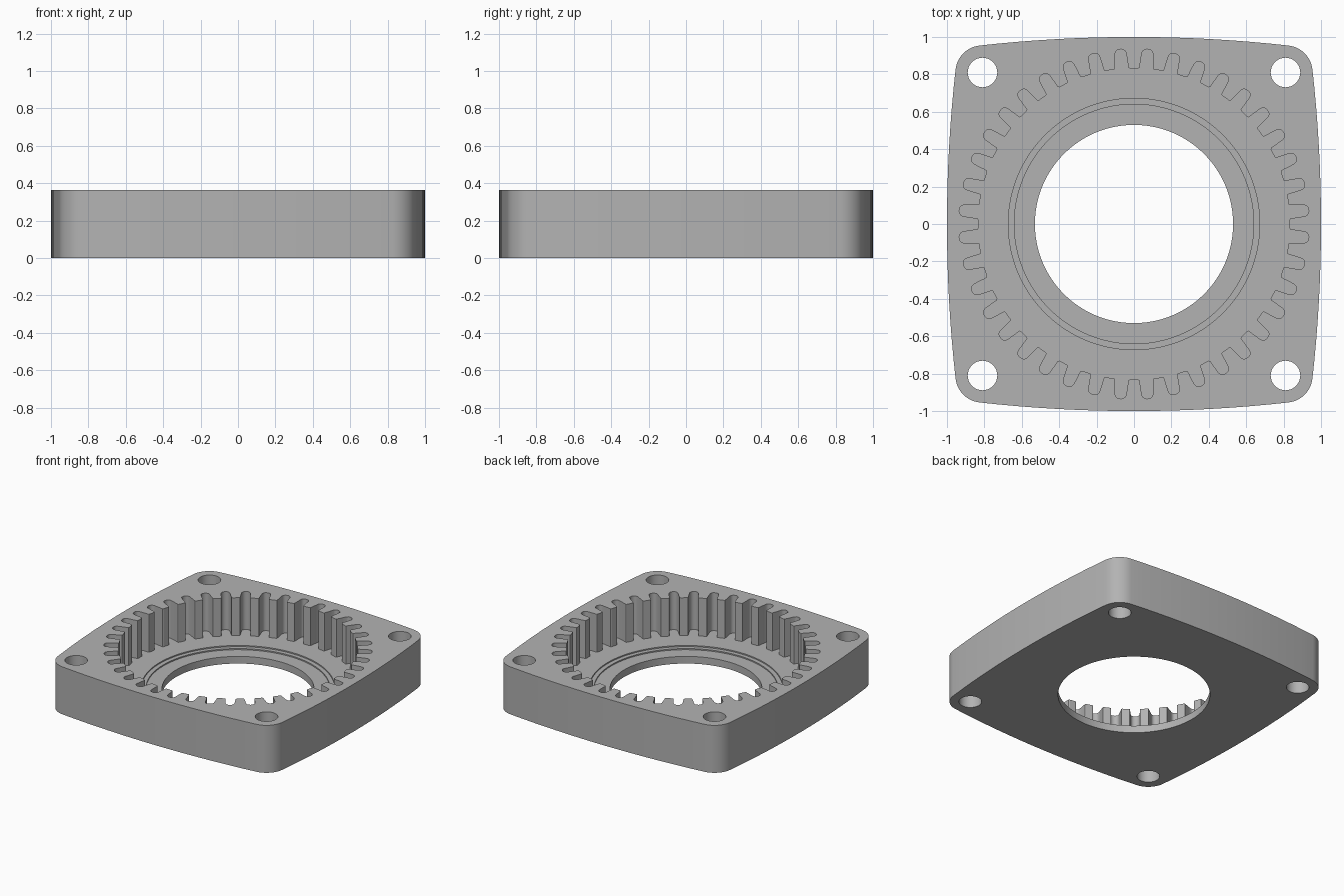
import bpy, bmesh, math
from mathutils import Vector

if "Cube" in bpy.data.objects:
    bpy.data.objects.remove(bpy.data.objects["Cube"])

HEIGHT, FLOOR = 0.365, 0.073
TEETH = 40


def prism(name, pts, z0, z1):
    """Closed solid from a counter-clockwise 2D outline."""
    bm = bmesh.new()
    face = bm.faces.new([bm.verts.new((x, y, z0)) for x, y in pts])
    top = bmesh.ops.extrude_face_region(bm, geom=[face])
    verts = [g for g in top["geom"] if isinstance(g, bmesh.types.BMVert)]
    bmesh.ops.translate(bm, verts=verts, vec=(0, 0, z1 - z0))
    bmesh.ops.recalc_face_normals(bm, faces=bm.faces)
    mesh = bpy.data.meshes.new(name)
    bm.to_mesh(mesh)
    bm.free()
    obj = bpy.data.objects.new(name, mesh)
    bpy.context.collection.objects.link(obj)
    return obj


def arc(cx, cy, r, a0, a1, n):
    return [(cx + r * math.cos(a0 + (a1 - a0) * i / n),
             cy + r * math.sin(a0 + (a1 - a0) * i / n)) for i in range(n + 1)]


def circle(r, n=96, cx=0, cy=0):
    return arc(cx, cy, r, 0, math.tau, n)[:-1]


def turned(pts, a):
    c, s = math.cos(a), math.sin(a)
    return [(x * c - y * s, x * s + y * c) for x, y in pts]


def cut(target, cutter):
    mod = target.modifiers.new("cut", 'BOOLEAN')
    mod.operation, mod.solver, mod.object = 'DIFFERENCE', 'EXACT', cutter
    bpy.context.view_layer.objects.active = target
    bpy.ops.object.modifier_apply(modifier=mod.name)
    bpy.data.objects.remove(cutter)


# Square flange outline: four bulged sides blended into round corners
HOLE, CORNER_R, SIDE_R = 0.81, 0.145, 7.458
swing = math.atan2(HOLE, HOLE - 1 + SIDE_R)
outline = []
for k in range(4):
    side = arc(1 - SIDE_R, 0, SIDE_R, -swing, swing, 16)
    corner = arc(HOLE, HOLE, CORNER_R, swing, math.pi / 2 - swing, 12)
    outline += turned(side + corner[1:-1], k * math.pi / 2)
housing = prism("ring_gear_housing", outline, 0, HEIGHT)

# Internal gear pocket: (radius, half width of the gap) from tip to root
flank = [(0.832, 0.041), (0.836, 0.036), (0.855, 0.0345), (0.885, 0.0325),
         (0.915, 0.030), (0.927, 0.025), (0.934, 0.016), (0.937, 0.005)]
gap = [(r, -w) for r, w in flank] + [(r, w) for r, w in reversed(flank)]
pocket = []
for k in range(TEETH):
    pocket += turned(gap, (k + 0.5) * math.tau / TEETH)
cut(housing, prism("gear_pocket", pocket, FLOOR, HEIGHT + 0.1))

# Shallow stepped seat and the through bore
cut(housing, prism("outer_seat", circle(0.672), FLOOR - 0.009, HEIGHT))
cut(housing, prism("inner_seat", circle(0.64), FLOOR - 0.018, HEIGHT))
cut(housing, prism("bore", circle(0.53), -0.1, HEIGHT))

# Four mounting holes
for sx in (-1, 1):
    for sy in (-1, 1):
        cut(housing, prism("bolt_hole", circle(0.079, 40, sx * HOLE, sy * HOLE),
                           -0.1, HEIGHT + 0.1))

# Plain grey metal
grey = bpy.data.materials.new("grey metal")
grey.diffuse_color = (0.45, 0.45, 0.45, 1)
grey.use_nodes = True
grey.node_tree.nodes["Principled BSDF"].inputs["Base Color"].default_value = grey.diffuse_color
housing.data.materials.clear()
housing.data.materials.append(grey)
for p in housing.data.polygons:
    p.material_index = 0

bpy.context.view_layer.objects.active = housing
housing.select_set(True)
bpy.ops.object.shade_smooth_by_angle(angle=math.radians(30))
